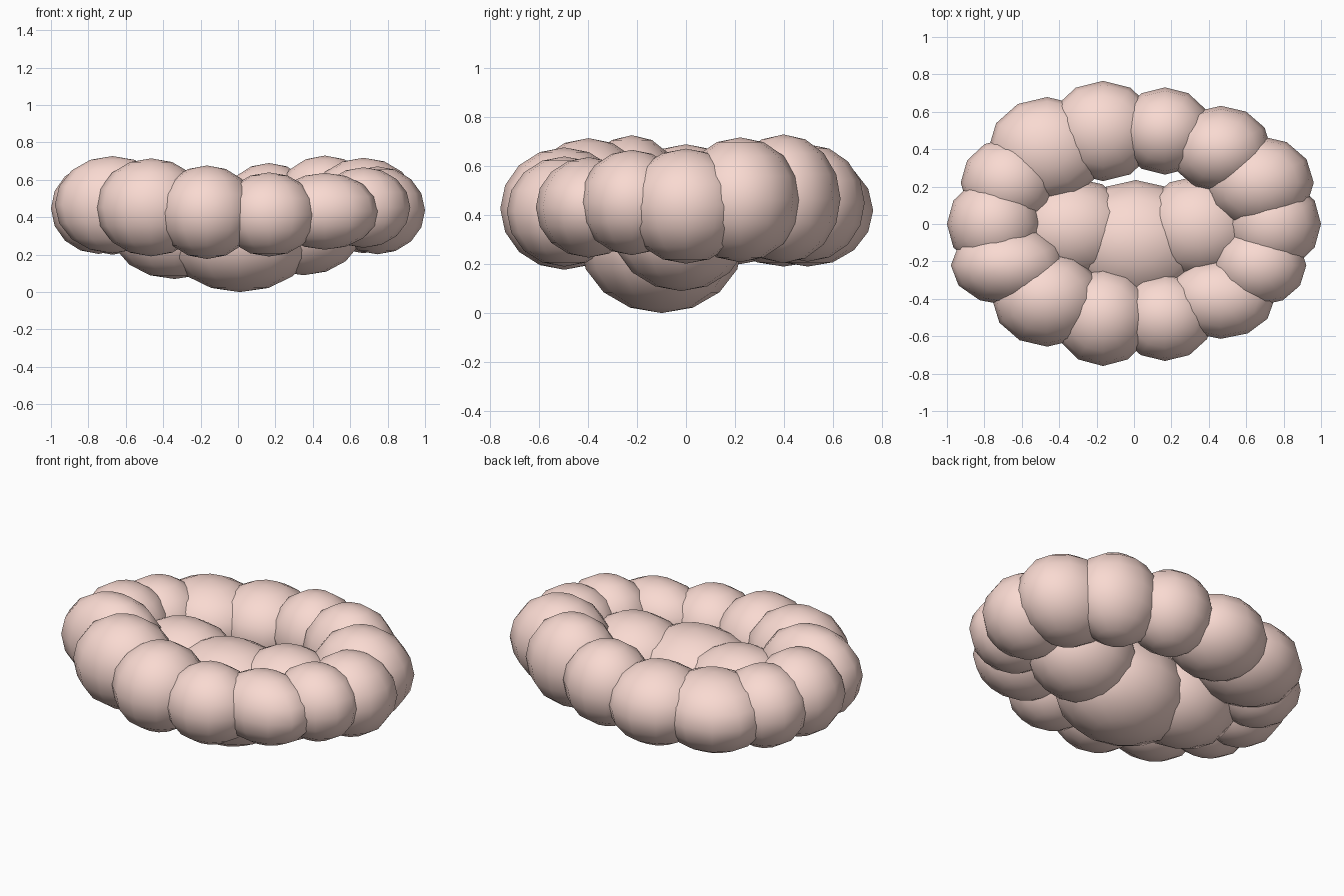
import bpy, math

if "Cube" in bpy.data.objects:
    bpy.data.objects.remove(bpy.data.objects["Cube"])

skin = bpy.data.materials.new("soft_pink")
skin.diffuse_color = (0.95, 0.70, 0.64, 1)
skin.use_nodes = True
skin.node_tree.nodes["Principled BSDF"].inputs["Base Color"].default_value = skin.diffuse_color


def blob(name, center, radii):
    """Smooth low-poly ellipsoid."""
    bpy.ops.mesh.primitive_uv_sphere_add(segments=12, ring_count=8, radius=1, location=center)
    ob = bpy.context.object
    ob.name = name
    ob.scale = radii
    bpy.ops.object.transform_apply(location=False, rotation=False, scale=True)
    bpy.ops.object.shade_smooth()
    ob.data.materials.append(skin)


# Oval ring of lobes, counter-clockwise from +x: (height, radius x, y, z)
lobes = [
    (.437, .255, .25, .235), (.463, .29, .25, .255), (.467, .27, .233, .263),
    (.45, .25, .233, .24), (.42, .29, .268, .23), (.415, .315, .28, .225),
    (.43, .255, .238, .23), (.447, .255, .25, .243), (.467, .308, .215, .26),
    (.453, .295, .257, .262), (.427, .265, .262, .25), (.415, .26, .235, .225),
    (.432, .288, .215, .205), (.452, .25, .215, .215),
]
for i, (z, rx, ry, rz) in enumerate(lobes):
    a = 2 * math.pi * i / len(lobes)
    blob(f"ring_lobe_{i + 1}", (.745 * math.cos(a), .51 * math.sin(a), z), (rx, ry, rz))

# Sunken base of three larger lobes
blob("base_middle", (.01, -.10, .29), (.40, .335, .29))
blob("base_left", (-.34, -.03, .33), (.34, .28, .26))
blob("base_right", (.35, -.02, .347), (.32, .28, .257))
